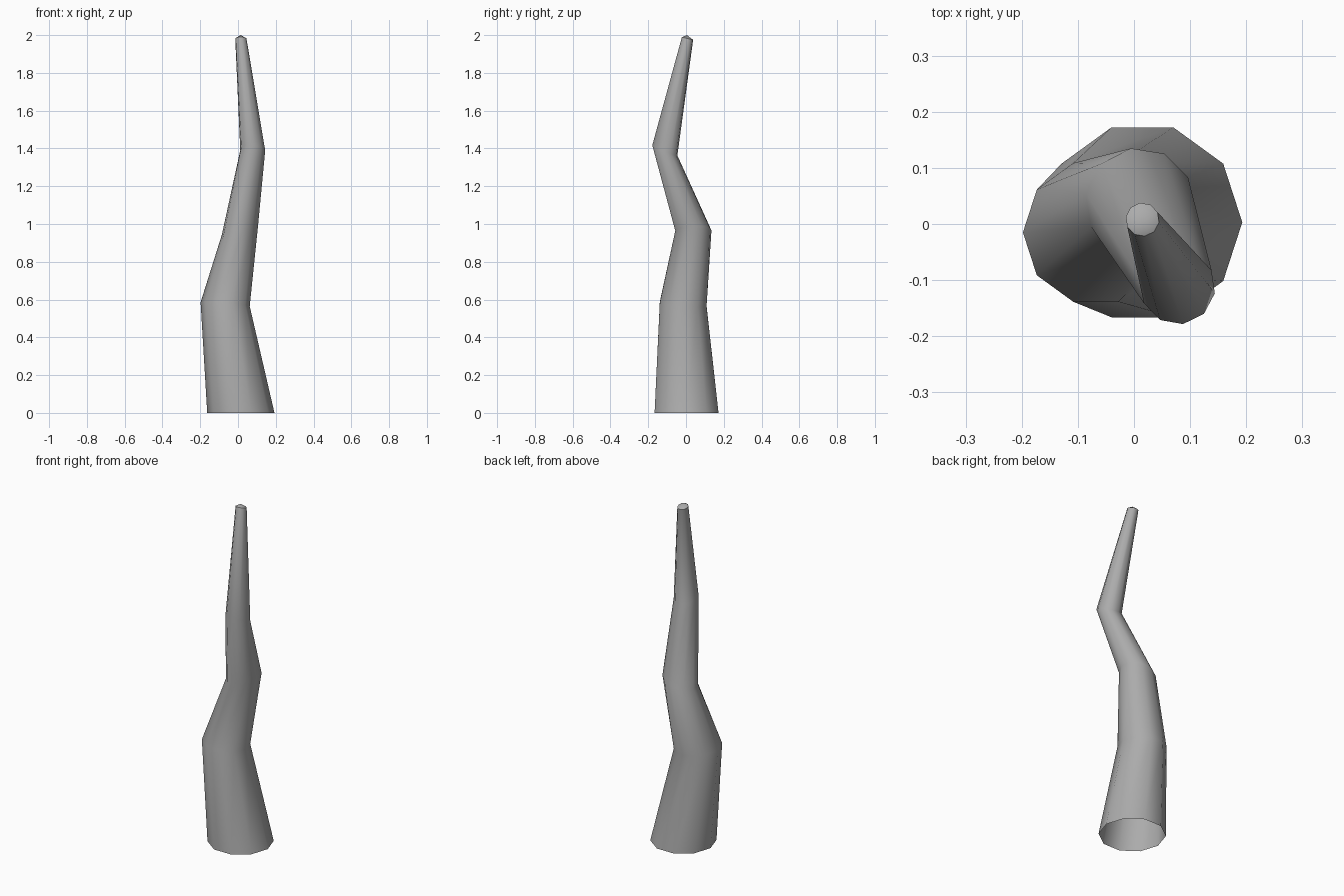
import bpy, bmesh
from math import cos, sin, tau, radians
from mathutils import Vector

cube = bpy.data.objects.get("Cube")
if cube:
    bpy.data.objects.remove(cube, do_unlink=True)

SIDES = 10

# One plain grey for the whole horn
grey = bpy.data.materials.new("mid_grey")
grey.use_nodes = True
colour = (0.41, 0.41, 0.41, 1)
grey.diffuse_color = colour
grey.node_tree.nodes["Principled BSDF"].inputs["Base Color"].default_value = colour

# Rings: centre, radius, turn in degrees, slope of the ring along x and y
rings = [
    ((0.015, 0.003, 0.00), 0.178, 0, 0.0, 0.0),
    ((-0.068, -0.015, 0.575), 0.130, 0, -0.08, -0.08),
    ((0.010, 0.039, 0.965), 0.097, -9, 0.25, 0.05),
    ((0.078, -0.112, 1.39), 0.067, -10, -0.08, -0.42),
    ((0.015, 0.008, 1.982), 0.030, -10, 0.0, -0.25),
]


def add_ring(bm, centre, radius, turn, slope_x, slope_y):
    verts = []
    for i in range(SIDES):
        a = tau * i / SIDES + radians(turn)
        x, y = radius * cos(a), radius * sin(a)
        verts.append(bm.verts.new(Vector(centre) + Vector((x, y, slope_x * x + slope_y * y))))
    return verts


# Crooked tapering tube, open at the base
bm = bmesh.new()
loops = [add_ring(bm, *ring) for ring in rings]
for low, high in zip(loops, loops[1:]):
    for i in range(SIDES):
        j = (i + 1) % SIDES
        bm.faces.new((low[i], low[j], high[j], high[i]))

# Blunt tip with a slight peak
peak = bm.verts.new((0.015, 0.005, 2.0))
for i in range(SIDES):
    bm.faces.new((loops[-1][i], loops[-1][(i + 1) % SIDES], peak))

mesh = bpy.data.meshes.new("crooked_horn")
bm.to_mesh(mesh)
bm.free()
mesh.materials.append(grey)
horn = bpy.data.objects.new("crooked_horn", mesh)
bpy.context.collection.objects.link(horn)

bpy.ops.object.select_all(action="DESELECT")
horn.select_set(True)
bpy.context.view_layer.objects.active = horn
bpy.ops.object.shade_smooth_by_angle(angle=radians(40))
